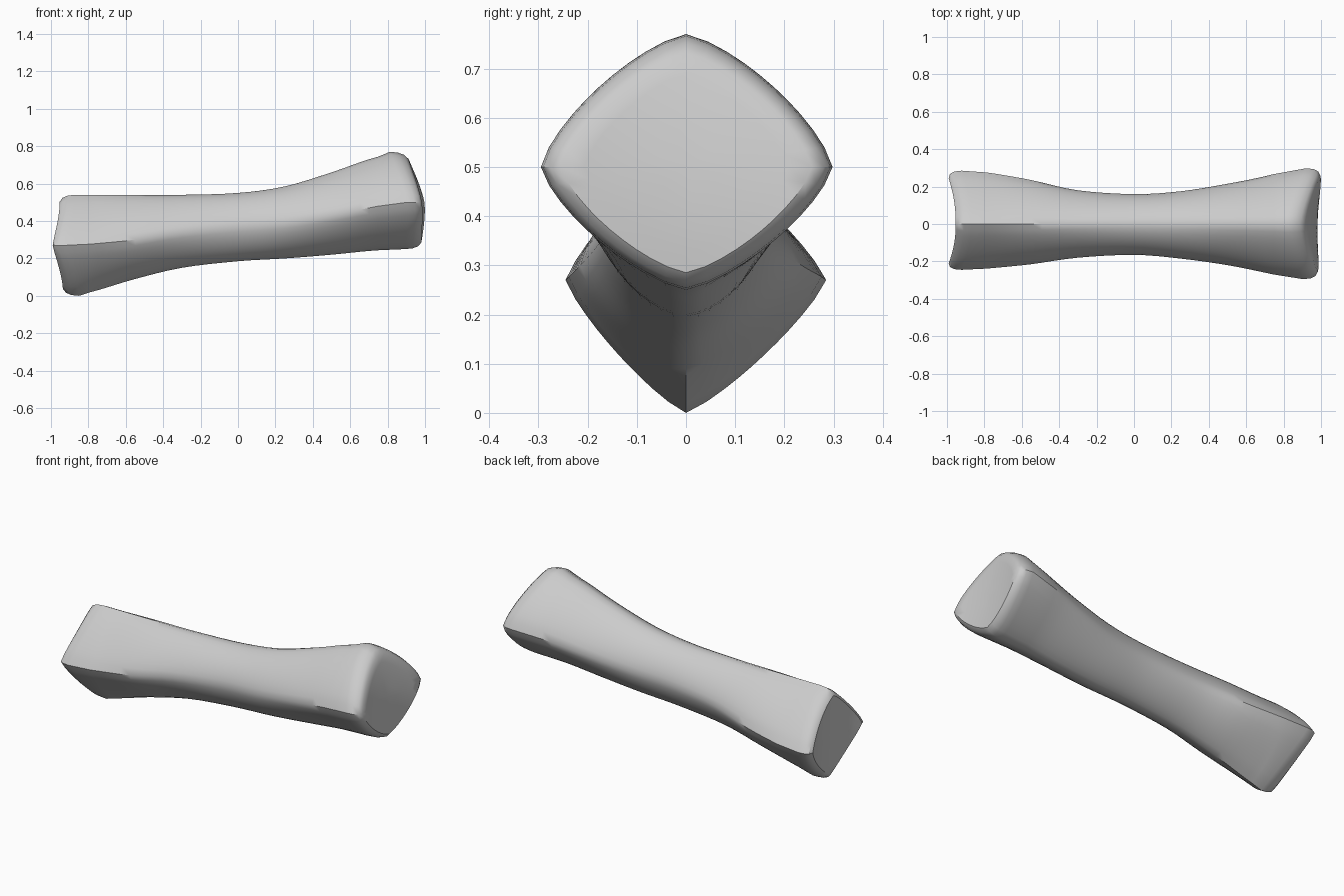
import bpy, bmesh, math

if "Cube" in bpy.data.objects:
    bpy.data.objects.remove(bpy.data.objects["Cube"], do_unlink=True)

SIDES = 40
STEPS = 4

# Shaft stations: x, bottom, widest height, top, right half width, left half width, squareness
STATIONS = [
    (-0.87, 0.00, 0.27, 0.54, 0.245, 0.285, 1.20),
    (-0.75, 0.03, 0.28, 0.54, 0.235, 0.27, 1.22),
    (-0.55, 0.09, 0.30, 0.54, 0.215, 0.235, 1.35),
    (-0.30, 0.15, 0.34, 0.54, 0.18, 0.18, 1.50),
    (0.00, 0.185, 0.37, 0.55, 0.165, 0.16, 1.65),
    (0.25, 0.20, 0.39, 0.585, 0.185, 0.175, 1.60),
    (0.50, 0.22, 0.43, 0.66, 0.22, 0.215, 1.45),
    (0.70, 0.24, 0.47, 0.73, 0.26, 0.255, 1.38),
    (0.86, 0.25, 0.50, 0.77, 0.295, 0.298, 1.36),
]


def blend(a, b, c, d, t):
    """Smooth interpolation through stations b and c."""
    return [q + t * (r - p) / 2 + t * t * (2 * p - 5 * q + 4 * r - s) / 2
            + t ** 3 * (3 * q - p - 3 * r + s) / 2
            for p, q, r, s in zip(a, b, c, d)]


def section(station):
    """Rounded diamond as (u, v, y, z), with u and v in -1..1."""
    x, low, mid, high, right, left, power = station
    points = []
    for i in range(SIDES):
        a = math.tau * i / SIDES
        c, s = math.cos(a), math.sin(a)
        r = (abs(c) ** power + abs(s) ** power) ** (-1 / power)
        u, v = r * c, r * s
        y = u * (left if u > 0 else right)
        z = mid + v * (high - mid if v > 0 else mid - low)
        points.append((u, v, y, z))
    return points


def right_face(u, v):
    return -(0.945 + 0.01 * v + 0.062 * u * u)


def left_face(u, v):
    return 0.968 - 0.04 * v - 0.03 * v * v + 0.03 * u * u + 0.008 * u


# Rounded rim and dished end: scale of the section, depth below the end face
RIM = [(1, 0.085), (0.985, 0.045), (0.94, 0.016), (0.86, 0), (0.7, 0), (0.5, 0), (0.25, 0)]


def end_rings(station, face, sign):
    rings = []
    mid = station[2]
    for k, depth in RIM:
        rings.append([(face(u * k, v * k) - sign * depth, y * k, mid + (z - mid) * k)
                      for u, v, y, z in section(station)])
    return rings


# Shaft rings between the two ends
shaft = []
last = len(STATIONS) - 1
for i in range(last):
    near = [STATIONS[max(0, min(last, i + j))] for j in (-1, 0, 1, 2)]
    for step in range(STEPS):
        st = blend(*near, step / STEPS)
        if -0.8 < st[0] < 0.78:
            shaft.append([(st[0], y, z) for u, v, y, z in section(st)])

rings = (end_rings(STATIONS[0], right_face, -1)[::-1] + shaft
         + end_rings(STATIONS[-1], left_face, 1))

# Skin the rings and close both ends
bm = bmesh.new()
loops = [[bm.verts.new(p) for p in ring] for ring in rings]
for a, b in zip(loops, loops[1:]):
    for i in range(SIDES):
        j = (i + 1) % SIDES
        bm.faces.new((a[i], a[j], b[j], b[i]))
for loop, station, face in ((loops[0], STATIONS[0], right_face),
                            (loops[-1], STATIONS[-1], left_face)):
    tip = bm.verts.new((face(0, 0), 0, station[2]))
    for i in range(SIDES):
        bm.faces.new((loop[i], loop[(i + 1) % SIDES], tip))
bmesh.ops.recalc_face_normals(bm, faces=bm.faces)

mesh = bpy.data.meshes.new("bone")
bm.to_mesh(mesh)
bm.free()
bone = bpy.data.objects.new("bone", mesh)
bpy.context.collection.objects.link(bone)

# Plain grey material
grey = bpy.data.materials.new("light grey")
grey.use_nodes = True
colour = (0.6, 0.6, 0.6, 1)
grey.diffuse_color = colour
grey.node_tree.nodes["Principled BSDF"].inputs["Base Color"].default_value = colour
mesh.materials.append(grey)

bpy.context.view_layer.objects.active = bone
bone.select_set(True)
bpy.ops.object.shade_smooth_by_angle(angle=math.radians(40))
